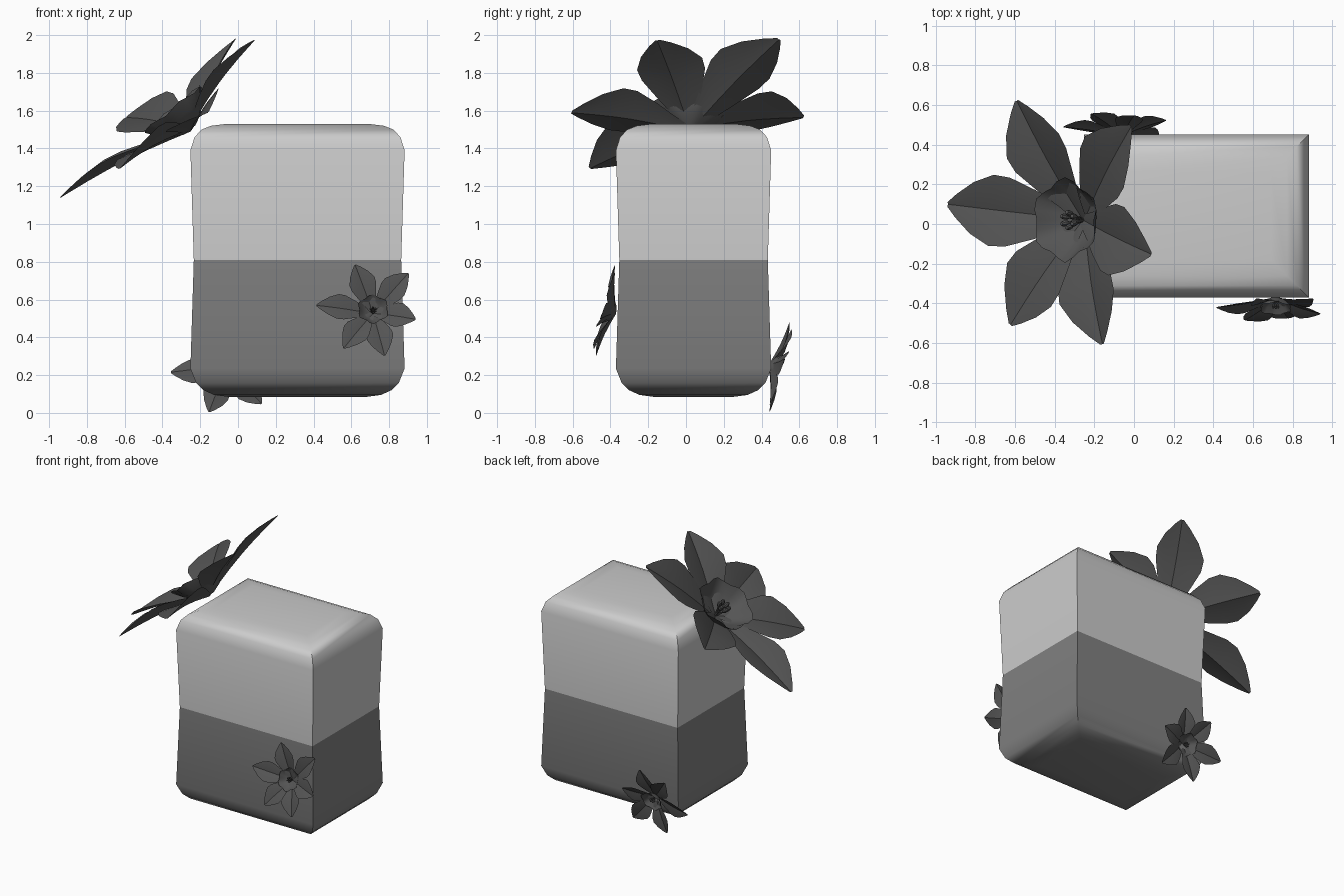
import bpy, bmesh, math
from mathutils import Vector, Matrix

if "Cube" in bpy.data.objects:
    bpy.data.objects.remove(bpy.data.objects["Cube"])


def material(name, v):
    m = bpy.data.materials.new(name)
    m.diffuse_color = (v, v, v, 1)
    m.use_nodes = True
    m.node_tree.nodes["Principled BSDF"].inputs["Base Color"].default_value = m.diffuse_color
    return m


LIGHT, MID, DARK = material("light_grey", .55), material("mid_grey", .22), material("dark_grey", .09)


def finish(bm, name, mats, angle=35, matrix=None):
    bmesh.ops.recalc_face_normals(bm, faces=bm.faces)
    me = bpy.data.meshes.new(name)
    bm.to_mesh(me)
    bm.free()
    ob = bpy.data.objects.new(name, me)
    bpy.context.collection.objects.link(ob)
    for m in mats:
        me.materials.append(m)
    if matrix:
        ob.matrix_world = matrix
    bpy.ops.object.select_all(action='DESELECT')
    ob.select_set(True)
    bpy.context.view_layer.objects.active = ob
    bpy.ops.object.shade_smooth_by_angle(angle=math.radians(angle))
    return ob


def skin(bm, rows, closed=False):
    """Join equal-length rows of verts with quads."""
    n = len(rows[0])
    for a, b in zip(rows, rows[1:]):
        for i in range(n if closed else n - 1):
            j = (i + 1) % n
            bm.faces.new((a[i], a[j], b[j], b[i]))


# Body: rectangular sections (height, inset) with rounded ends and a pinched waist
def body():
    bm = bmesh.new()
    sections = [(.085, .2), (.095, .125), (.12, .07), (.16, .03), (.235, 0), (.81, .018),
                (1.39, 0), (1.46, .022), (1.5, .06), (1.52, .11), (1.53, .19)]
    rows = []
    for z, d in sections:
        rows.append([bm.verts.new((.315 + sx * (.567 - d), .04 + sy * (.411 - d), z))
                     for sx, sy in ((-1, -1), (1, -1), (1, 1), (-1, 1))])
    skin(bm, rows, True)
    bm.faces.new(rows[0])
    bm.faces.new(rows[-1])
    for f in bm.faces:
        f.material_index = int(f.calc_center_median().z < .81)
    finish(bm, "block_body", [LIGHT, MID])


# Flower: local z is the facing direction; petals are (angle, length, tip height)
PETALS = [(264, .76, .16), (322, .67, .07), (12, .64, .02),
          (73, .59, .15), (134, .68, .23), (200, .64, .26)]
WIDTHS = [(0, .03), (.15, .07), (.32, .125), (.5, .175), (.62, .18), (.78, .13), (.92, .06), (1, .012)]


def add_petals(bm):
    for k, (deg, length, rise) in enumerate(PETALS):
        a = math.radians(deg)
        out = Vector((math.cos(a), math.sin(a), 0))
        side = Vector((-out.y, out.x, 0))
        up = Vector((0, 0, 1))
        rows = []
        for t, w in WIDTHS:
            mid = out * length * t + up * (rise * t + .02 * math.sin(math.pi * t) + .012 * (k % 2))
            rows.append([bm.verts.new(mid + side * w * s + up * w * (.45 * abs(s) - .15 * s * s))
                         for s in (-1, -.5, 0, .5, 1)])
        skin(bm, rows)


def add_cup(bm):
    rows = []
    for r, z, wave in ((.04, .01, 0), (.1, .04, .02), (.155, .09, .04), (.2, .155, .08)):
        ring = []
        for i in range(24):
            a = math.tau * i / 24
            rr = r * (1 + wave * math.cos(6 * a))
            ring.append(bm.verts.new((rr * math.cos(a), rr * math.sin(a), z + .1 * wave * math.sin(6 * a))))
        rows.append(ring)
    skin(bm, rows, True)


def add_stamens(bm):
    for i in range(6):
        a = math.tau * i / 6
        d = Vector((.28 * math.cos(a), .28 * math.sin(a), 1)).normalized()
        rot = d.to_track_quat('Z', 'Y').to_matrix().to_4x4()
        bmesh.ops.create_cone(bm, segments=5, radius1=.006, radius2=.006, depth=.11,
                              matrix=Matrix.Translation(d * .065) @ rot)
        bmesh.ops.create_uvsphere(bm, u_segments=8, v_segments=5, radius=.02,
                                  matrix=Matrix.Translation(d * .125) @ rot @ Matrix.Diagonal((.8, .8, 1.4, 1)))


def flower(name, pos, normal, spin, scale):
    n = Vector(normal).normalized()
    up = (Vector((0, 0, 1)) - n * n.z).normalized()
    right = up.cross(n)
    frame = Matrix((right, up, n)).transposed().to_4x4()
    mat = (Matrix.Translation(pos) @ frame @ Matrix.Rotation(math.radians(spin), 4, 'Z')
           @ Matrix.Scale(scale, 4))
    for part, add in (("petals", add_petals), ("cup", add_cup), ("stamens", add_stamens)):
        bm = bmesh.new()
        add(bm)
        finish(bm, name + "_" + part, [DARK], matrix=mat)


body()
flower("corner_flower", (-.25, .02, 1.49), (-.63, 0, .78), 0, 1)
flower("front_flower", (.715, -.37, .525), (0, -.92, .4), -88, .395)
flower("back_flower", (-.06, .44, .26), (0, .91, -.41), 92, .39)
